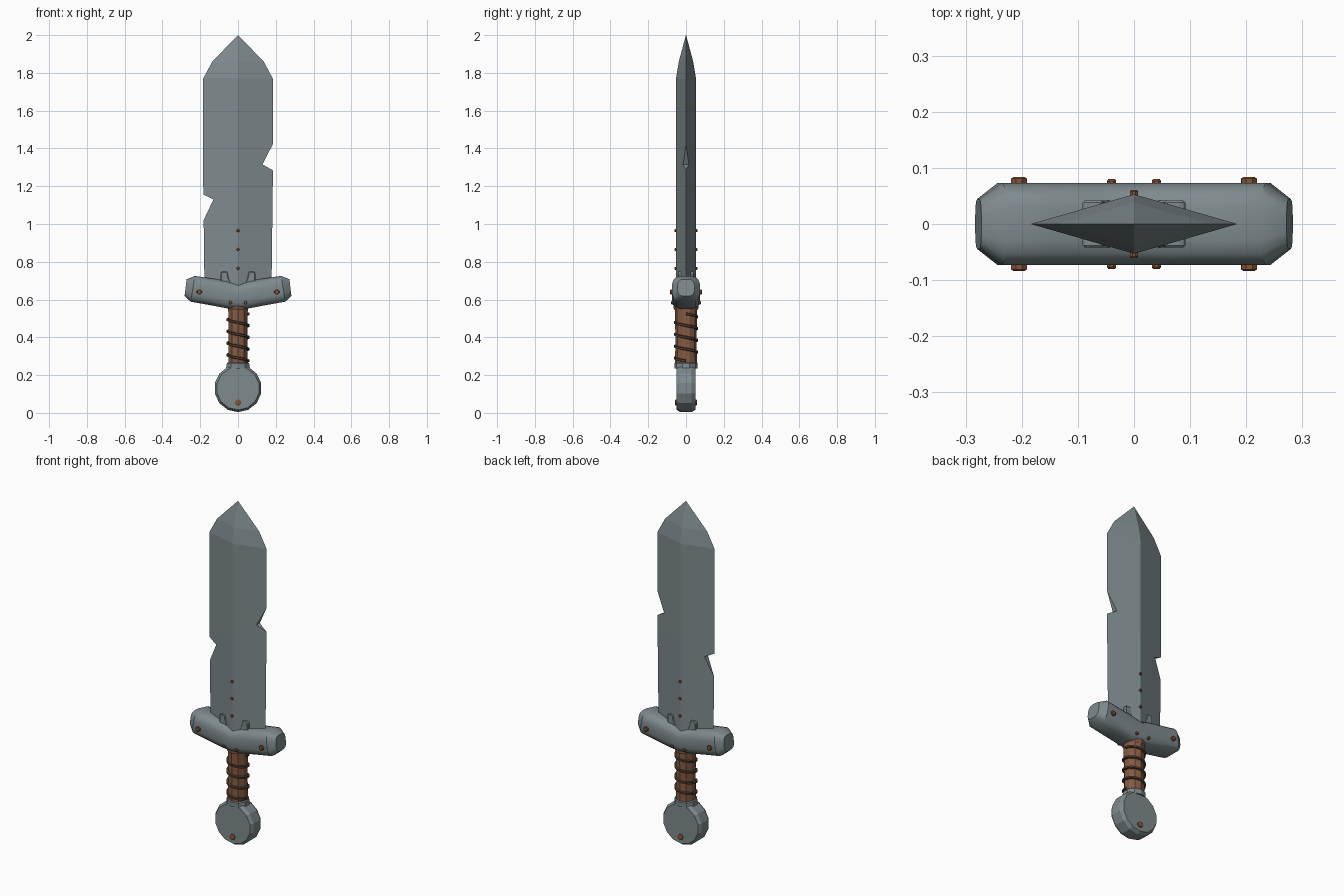
import bpy, bmesh, math
from mathutils import Matrix, Vector

if "Cube" in bpy.data.objects:
    bpy.data.objects.remove(bpy.data.objects["Cube"])


def material(name, rgb):
    m = bpy.data.materials.new(name)
    m.diffuse_color = (*rgb, 1)
    m.use_nodes = True
    m.node_tree.nodes["Principled BSDF"].inputs["Base Color"].default_value = m.diffuse_color
    return m


STEEL = material("grey steel", (0.21, 0.255, 0.27))
LEATHER = material("brown leather", (0.23, 0.105, 0.055))
CORD = material("dark cord", (0.09, 0.045, 0.025))
COPPER = material("copper rivets", (0.25, 0.09, 0.04))


def finish(name, bm, mat, smooth=None):
    bmesh.ops.recalc_face_normals(bm, faces=bm.faces[:])
    me = bpy.data.meshes.new(name)
    bm.to_mesh(me)
    bm.free()
    ob = bpy.data.objects.new(name, me)
    bpy.context.collection.objects.link(ob)
    me.materials.append(mat)
    if smooth:
        bpy.ops.object.select_all(action='DESELECT')
        ob.select_set(True)
        bpy.context.view_layer.objects.active = ob
        bpy.ops.object.shade_smooth_by_angle(angle=math.radians(smooth))
    return ob


def loft(name, rings, mat, smooth=None):
    """Skin a list of equal-length point rings and cap both ends."""
    bm = bmesh.new()
    vs = [[bm.verts.new(p) for p in r] for r in rings]
    n = len(vs[0])
    for a, b in zip(vs, vs[1:]):
        for i in range(n):
            j = (i + 1) % n
            bm.faces.new((a[i], a[j], b[j], b[i]))
    bm.faces.new(vs[0])
    bm.faces.new(vs[-1])
    return finish(name, bm, mat, smooth)


def prism(name, outline, depth, mat, bevel=0):
    """Extrude an xz outline symmetrically through y."""
    ob = loft(name, [[(x, y, z) for x, z in outline] for y in (-depth, depth)], mat)
    if bevel:
        mod = ob.modifiers.new("bevel", 'BEVEL')
        mod.width, mod.segments = bevel, 1
    return ob


# blade: diamond section narrowing to the point
stations = [(0.62, 0.177, 0.053), (1.2, 0.184, 0.053), (1.77, 0.184, 0.053),
            (1.86, 0.136, 0.038), (2.0, 0.0005, 0.0005)]
blade = loft("blade", [[(w, 0, z), (0, t, z), (-w, 0, z), (0, -t, z)]
                       for z, w, t in stations], STEEL)

# battle notches cut from both edges
notches = [[(0.13, 1.315), (0.183, 1.285), (0.25, 1.25), (0.25, 1.56), (0.183, 1.42)],
           [(-0.13, 1.13), (-0.182, 1.155), (-0.25, 1.187), (-0.25, 0.88), (-0.182, 1.02)]]
for k, outline in enumerate(notches):
    cutter = prism(f"notch_cutter_{k}", outline, 0.2, STEEL)
    cutter.hide_render = True
    mod = blade.modifiers.new("notch", 'BOOLEAN')
    mod.object, mod.operation, mod.solver = cutter, 'DIFFERENCE', 'EXACT'
    bpy.context.view_layer.objects.active = blade
    bpy.ops.object.modifier_apply(modifier=mod.name)
    bpy.data.objects.remove(cutter, do_unlink=True)

# crossguard: rounded sections (x at top, x at bottom, z top, z bottom, half depth)
half = [(0.0, 0.0, 0.682, 0.548, 0.074), (0.06, 0.06, 0.70, 0.553, 0.074),
        (0.15, 0.15, 0.714, 0.570, 0.074), (0.228, 0.25, 0.726, 0.588, 0.074),
        (0.272, 0.283, 0.708, 0.618, 0.045)]
sections = [(-a, -b, t, u, d) for a, b, t, u, d in half[:0:-1]] + half


def guard_ring(xt, xb, zt, zb, d, n=16):
    ring = []
    for i in range(n):
        a = 2 * math.pi * (i + 0.5) / n
        c, s = math.cos(a), math.sin(a)
        y = math.copysign(abs(c) ** 0.6, c) * d
        f = 0.5 + 0.5 * math.copysign(abs(s) ** 0.6, s)
        ring.append((xb + (xt - xb) * f, y, zb + (zt - zb) * f))
    return ring


loft("crossguard", [guard_ring(*s) for s in sections], STEEL, 35)

# blade clips standing on the guard
for s in (-1, 1):
    prism("blade_clip", [(s * x, z) for x, z in
          [(0.092, 0.67), (0.092, 0.742), (0.083, 0.748), (0.056, 0.748), (0.052, 0.72), (0.03, 0.67)]],
          0.042, STEEL, 0.004)


# grip, collars
def oval(z, rx, ry, n=10):
    return [(rx * math.cos(2 * math.pi * (i + 0.5) / n),
             ry * math.sin(2 * math.pi * (i + 0.5) / n), z) for i in range(n)]


loft("grip", [oval(0.24, 0.054, 0.058), oval(0.4, 0.052, 0.056), oval(0.58, 0.055, 0.06)], LEATHER)
loft("upper_collar", [oval(0.545, 0.052, 0.06), oval(0.552, 0.056, 0.065),
                      oval(0.575, 0.056, 0.065)], LEATHER)
loft("lower_collar", [oval(0.235, 0.066, 0.06), oval(0.262, 0.062, 0.062),
                      oval(0.267, 0.057, 0.058)], STEEL)

# cord wound round the grip
turns, steps = 4, 24
path = []
for i in range(turns * steps + 1):
    a = 2 * math.pi * i / steps
    path.append(Vector((0.056 * math.cos(a), 0.059 * math.sin(a), 0.525 - 0.25 * i / (turns * steps))))
rings = []
for p in path:
    out = Vector((p.x, p.y, 0)).normalized()
    rings.append([p + out * u + Vector((0, 0, v)) for u, v in
                  [(-0.006, -0.008), (0.005, -0.005), (0.005, 0.005), (-0.006, 0.008)]])
loft("grip_cord", rings, CORD)


# pommel: bevelled disc
def disc(y, r, n=14):
    return [(r * math.sin(2 * math.pi * i / n), y, 0.13 - r * math.cos(2 * math.pi * i / n))
            for i in range(n)]


loft("pommel", [disc(-0.049, 0.114), disc(-0.03, 0.126), disc(0.03, 0.126), disc(0.049, 0.114)], STEEL)


# rivets on front and back
def rivet(name, x, z, r, y_out, y_in):
    for s in (-1, 1):
        loft(name, [[(x + k * r * math.cos(i * math.pi / 4 + 0.39), s * y,
                      z + k * r * math.sin(i * math.pi / 4 + 0.39)) for i in range(8)]
                    for y, k in ((y_in, 1), (y_out - 0.003, 1), (y_out, 0.7))], COPPER)


for z in (0.765, 0.865, 0.965):
    rivet("blade_rivet", 0, z, 0.008, 0.061, 0.045)
for s in (-1, 1):
    rivet("guard_rivet", s * 0.205, 0.64, 0.015, 0.084, 0.06)
    rivet("small_guard_rivet", s * 0.04, 0.583, 0.009, 0.08, 0.055)
rivet("pommel_rivet", 0, 0.055, 0.017, 0.058, 0.04)
